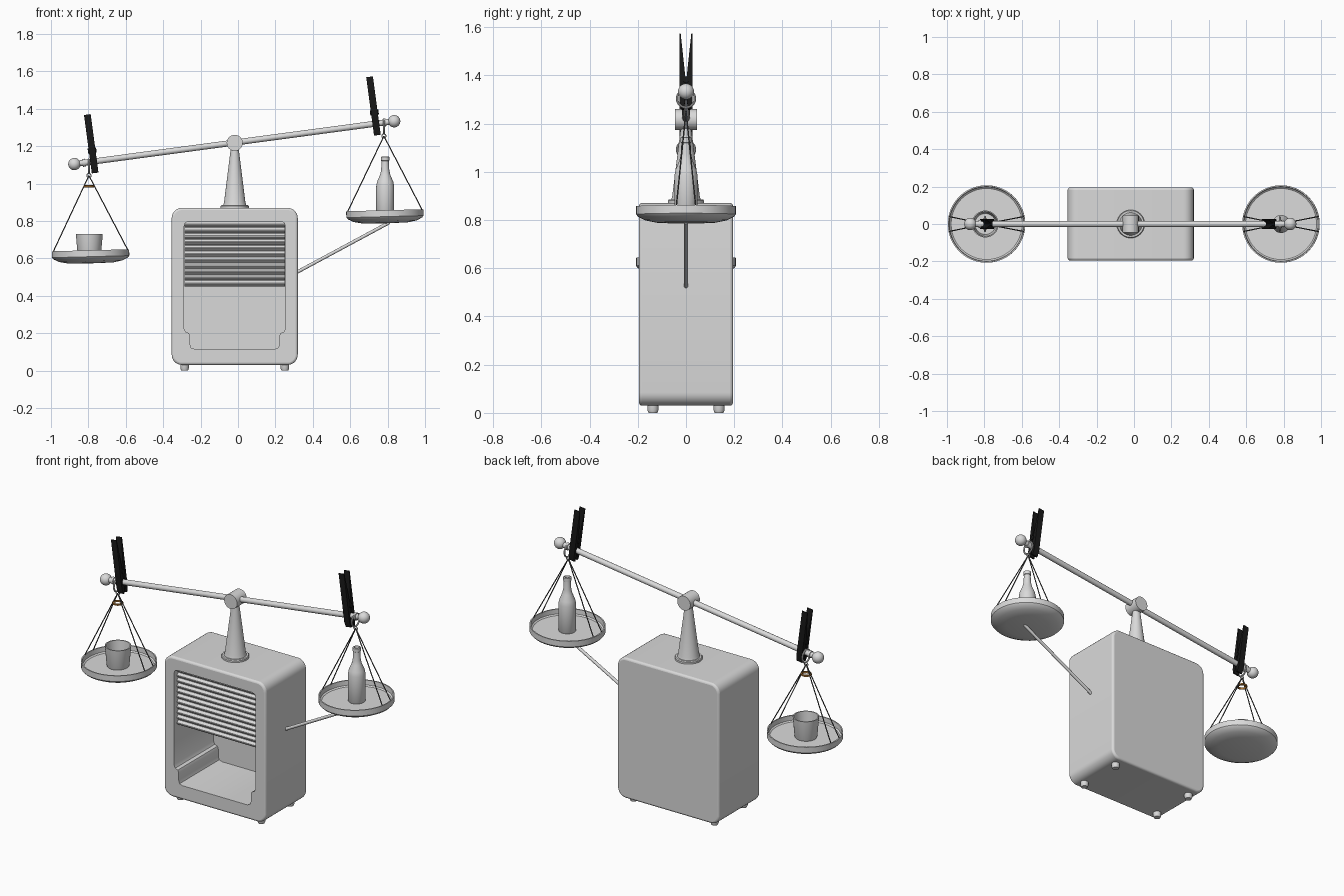
import bpy, bmesh, math
from mathutils import Vector, Matrix

if "Cube" in bpy.data.objects:
    bpy.data.objects.remove(bpy.data.objects["Cube"], do_unlink=True)


def material(name, colour):
    m = bpy.data.materials.new(name)
    m.use_nodes = True
    m.diffuse_color = (*colour, 1)
    m.node_tree.nodes["Principled BSDF"].inputs["Base Color"].default_value = (*colour, 1)
    return m


GREY = material("pale grey", (0.7, 0.7, 0.7))
BLACK = material("black", (0.01, 0.01, 0.01))
CORD = material("dark cord", (0.08, 0.08, 0.08))
AMBER = material("amber brown", (0.4, 0.17, 0.03))


def finish(name, bm, mat, matrix=None):
    bmesh.ops.recalc_face_normals(bm, faces=bm.faces)
    mesh = bpy.data.meshes.new(name)
    bm.to_mesh(mesh)
    bm.free()
    mesh.materials.append(mat)
    ob = bpy.data.objects.new(name, mesh)
    bpy.context.collection.objects.link(ob)
    if matrix:
        ob.matrix_world = matrix
    bpy.ops.object.select_all(action='DESELECT')
    ob.select_set(True)
    bpy.context.view_layer.objects.active = ob
    bpy.ops.object.shade_smooth_by_angle(angle=math.radians(35))
    return ob


def lathe(name, profile, mat, matrix, steps=40):
    """Revolve (radius, height) points around local z."""
    bm = bmesh.new()
    vs = [bm.verts.new((r, 0, z)) for r, z in profile]
    edges = [bm.edges.new(p) for p in zip(vs, vs[1:])]
    bmesh.ops.spin(bm, geom=vs + edges, axis=(0, 0, 1), cent=(0, 0, 0),
                   angle=math.tau, steps=steps)
    bmesh.ops.remove_doubles(bm, verts=bm.verts, dist=1e-5)
    return finish(name, bm, mat, matrix)


def rod(name, a, b, r, mat, steps=20):
    a, b = Vector(a), Vector(b)
    turn = (b - a).to_track_quat('Z', 'Y').to_matrix().to_4x4()
    length = (b - a).length
    return lathe(name, [(0, 0), (r, 0), (r, length), (0, length)], mat,
                 Matrix.Translation(a) @ turn, steps)


def ring(name, radius, thick, mat, matrix):
    circle = [(radius + thick * math.cos(t * math.tau / 10),
               thick * math.sin(t * math.tau / 10)) for t in range(11)]
    return lathe(name, circle, mat, matrix, 24)


def ball(name, centre, r, mat):
    arc = [(r * math.sin(i * math.pi / 14), -r * math.cos(i * math.pi / 14)) for i in range(15)]
    return lathe(name, arc, mat, Matrix.Translation(centre), 28)


def prism(name, points, direction, place, mat, matrix=None):
    """Extrude a flat outline; place maps each 2D point into space."""
    bm = bmesh.new()
    face = bm.faces.new([bm.verts.new(place(*p)) for p in points])
    out = bmesh.ops.extrude_face_region(bm, geom=[face])
    moved = [v for v in out["geom"] if isinstance(v, bmesh.types.BMVert)]
    bmesh.ops.translate(bm, verts=moved, vec=direction)
    return finish(name, bm, mat, matrix)


def rounded(x0, x1, z0, z1, r, n=7):
    points = []
    for k, (cx, cz) in enumerate([(x1 - r, z1 - r), (x0 + r, z1 - r),
                                  (x0 + r, z0 + r), (x1 - r, z0 + r)]):
        for i in range(n + 1):
            t = (k + i / n) * math.pi / 2
            points.append((cx + r * math.cos(t), cz + r * math.sin(t)))
    return points


def apply(ob, modifier):
    bpy.ops.object.select_all(action='DESELECT')
    ob.select_set(True)
    bpy.context.view_layer.objects.active = ob
    bpy.ops.object.modifier_apply(modifier=modifier.name)


MID = -0.0175
at = Matrix.Translation

# Cabinet: rounded block with softened front and back rims
cabinet = prism("cabinet", rounded(MID - 0.337, MID + 0.337, 0.03, 0.87, 0.055),
                (0, 0.39, 0), lambda x, z: (x, -0.195, z), GREY)
bevel = cabinet.modifiers.new("rim", 'BEVEL')
bevel.width, bevel.segments = 0.012, 3
bevel.limit_method, bevel.angle_limit = 'ANGLE', math.radians(60)
apply(cabinet, bevel)

# Deep opening that narrows near the floor
half = [(0.215, 0.115), (0.233, 0.122), (0.239, 0.14), (0.239, 0.185), (0.245, 0.2),
        (0.262, 0.207), (0.271, 0.225), (0.271, 0.77), (0.265, 0.79), (0.245, 0.797)]
outline = [(MID + x, z) for x, z in half] + [(MID - x, z) for x, z in reversed(half)]
cutter = prism("opening_cutter", outline, (0, 0.46, 0), lambda x, z: (x, -0.28, z), GREY)
cutter.hide_render = True
cut = cabinet.modifiers.new("opening", 'BOOLEAN')
cut.operation, cut.solver, cut.object = 'DIFFERENCE', 'EXACT', cutter
apply(cabinet, cut)
bpy.data.objects.remove(cutter, do_unlink=True)
bpy.ops.object.shade_smooth_by_angle(angle=math.radians(35))

# Roller shutter made of rounded slats
SLATS, LOW, HIGH = 11, 0.45, 0.797
pitch = (HIGH - LOW) / SLATS
wave = [(-0.14, HIGH), (-0.14, LOW)]
for s in range(SLATS):
    for i in range(6):
        t = i / 5
        wave.append((-0.155 - 0.014 * math.sin(t * math.pi), LOW + (s + 0.04 + t * 0.92) * pitch))
prism("roller_shutter", wave, (0.538, 0, 0), lambda y, z: (MID - 0.269, y, z), GREY)

# Feet
for sx in (-1, 1):
    for sy in (-1, 1):
        lathe("foot", [(0, 0), (0.018, 0), (0.023, 0.012), (0.023, 0.04), (0, 0.04)], GREY,
              at((MID + sx * 0.268, sy * 0.137, 0)), 20)

# Tapered column with a hub across the beam
lathe("column", [(0, 0.86), (0.075, 0.86), (0.075, 0.88), (0.071, 0.885), (0.061, 0.885),
                 (0.057, 0.9), (0.022, 1.18), (0.022, 1.21), (0, 1.21)], GREY, at((MID, 0, 0)))
rod("hub", (MID, -0.045, 1.217), (MID, 0.045, 1.217), 0.043, GREY, 36)

# Tilted beam with end balls
LEFT, RIGHT = Vector((-0.875, 0, 1.104)), Vector((0.835, 0, 1.333))
along = (RIGHT - LEFT).normalized()
tilt = Matrix.Rotation(-math.atan2(along.z, along.x), 4, 'Y')
rod("beam", LEFT, RIGHT, 0.016, GREY)
for end, inward in ((LEFT, along), (RIGHT, -along)):
    ball("beam_end_ball", end, 0.033, GREY)
    rod("beam_collar", end + inward * 0.045, end + inward * 0.06, 0.021, GREY)


def beam_z(x):
    return LEFT.z + (x - LEFT.x) * along.z / along.x


# Clothes pegs: two tapered jaws and a spring coil
jaw = [(0.027, 0.253), (0.022, 0.253), (0.003, 0.075), (0.003, 0.022), (0.014, 0.012),
       (0.014, -0.012), (0.003, -0.022), (0.009, -0.062), (0.018, -0.062), (0.027, -0.03)]
for x in (-0.772, 0.737):
    place = at((x, 0, beam_z(x))) @ tilt
    for side in (-1, 1):
        prism("peg_jaw", jaw, (0.036, 0, 0),
              lambda y, z: (-0.018, side * y, z), BLACK, place)
    rod("peg_spring", place @ Vector((-0.023, 0, 0.06)), place @ Vector((0.023, 0, 0.06)),
        0.013, BLACK, 12)

# Hanging pans: ring, knot, paired cords and dish
DISH = [(0, 0), (0.12, 0.002), (0.17, 0.012), (0.198, 0.026), (0.207, 0.036), (0.207, 0.07),
        (0.2, 0.07), (0.198, 0.042), (0.19, 0.036), (0, 0.036)]
lean = Matrix.Rotation(math.radians(-1.5), 4, 'Y')
upright = Matrix.Rotation(math.pi / 2, 4, 'Y')
for hook, pan_x, base in ((-0.797, -0.787, 0.573), (0.78, 0.787, 0.787)):
    top = beam_z(hook)
    ring("hanger_ring", 0.037, 0.005, GREY, at((hook, 0, top - 0.022)) @ upright)
    knot = Vector((hook, 0, top - 0.072))
    ring("cord_loop", 0.011, 0.003, GREY, at(knot) @ Matrix.Rotation(math.pi / 2, 4, 'X'))
    dish = at((pan_x, 0, base)) @ lean
    lathe("pan", DISH, GREY, dish, 48)
    for sx in (-1, 1):
        for sy in (-1, 1):
            rod("pan_cord", knot, dish @ Vector((sx * 0.2, sy * 0.04, 0.066)), 0.003, CORD, 8)

# Amber bead on the left cords
lathe("bead", [(0.022, -0.006), (0.03, -0.004), (0.03, 0.004), (0.022, 0.006), (0.022, -0.006)],
      AMBER, at((-0.797, 0, 0.985)), 24)

# Cup and bottle
lathe("cup", [(0, 0), (0.058, 0), (0.062, 0.01), (0.072, 0.125), (0.066, 0.125), (0.056, 0.015),
              (0, 0.015)], GREY, at((-0.795, 0, 0.606)))
lathe("bottle", [(0, 0), (0.044, 0), (0.048, 0.006), (0.048, 0.165), (0.043, 0.19), (0.028, 0.225),
                 (0.022, 0.25), (0.019, 0.3), (0.022, 0.302), (0.022, 0.322), (0.016, 0.325),
                 (0.014, 0.28), (0, 0.28)], GREY, at((0.787, 0, 0.82)))

# Slanted support arm from the cabinet side to the raised pan
rod("support_arm", (0.31, 0, 0.523), (0.81, 0, 0.792), 0.009, GREY, 16)
